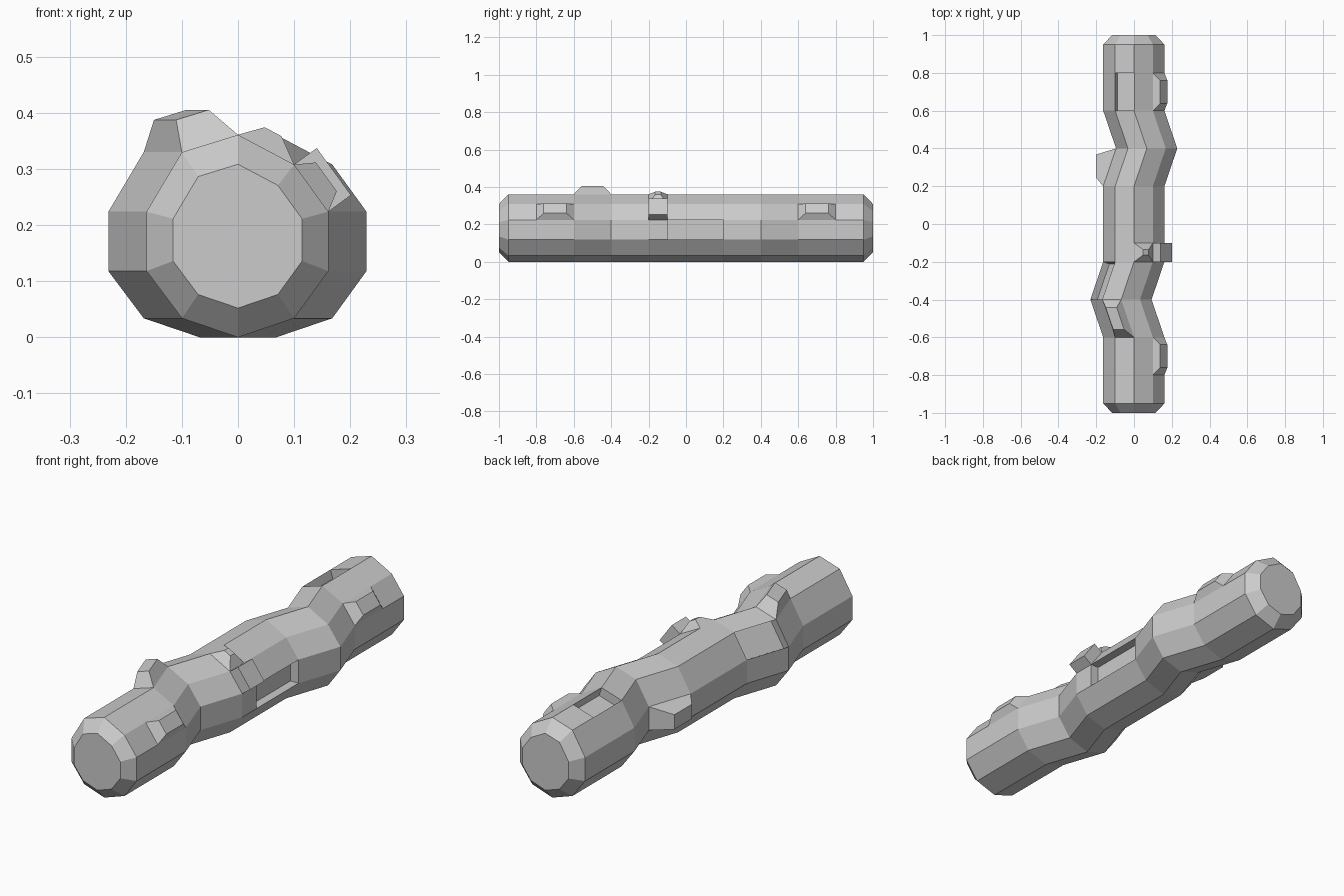
import bpy, bmesh
from mathutils import Vector

if "Cube" in bpy.data.objects:
    bpy.data.objects.remove(bpy.data.objects["Cube"])

# Ten-sided cross-section (x, z), clockwise from the top
PROFILE = [(0, .361), (.1, .308), (.161, .224), (.161, .118), (.1, .034),
           (0, 0), (-.1, .034), (-.163, .118), (-.163, .224), (-.1, .33)]
# Stations along the log: y, sideways offset, scale
STATIONS = [(-1, 0, .71), (-.95, 0, 1), (-.8, 0, 1), (-.6, 0, 1), (-.4, -.068, 1),
            (-.2, 0, 1), (-.1, 0, 1), (.2, 0, 1), (.4, .068, 1), (.6, 0, 1),
            (.8, 0, 1), (.95, 0, 1), (1, 0, .71)]
N = len(PROFILE)

bm = bmesh.new()
rings = [[bm.verts.new((x * s + dx, y, .18 + (z - .18) * s)) for x, z in PROFILE]
         for y, dx, s in STATIONS]

# Bark panels, looked up by start station and side
panel = {}
for (y, _, _), a, b in zip(STATIONS, rings, rings[1:]):
    for i in range(N):
        j = (i + 1) % N
        panel[y, i] = bm.faces.new((a[i], a[j], b[j], b[i]))
bm.faces.new(rings[0])
bm.faces.new(rings[-1][::-1])
bmesh.ops.recalc_face_normals(bm, faces=bm.faces[:])


def extrude(y, side, scale=1.0, depth=0.0, shift=None):
    """Push one panel out (or in) along its normal or a given shift."""
    face = panel[y, side]
    move = Vector(shift) if shift else face.normal * depth
    new = bmesh.ops.extrude_discrete_faces(bm, faces=[face])["faces"][0]
    c = new.calc_center_median()
    for v in new.verts:
        v.co = c + (v.co - c) * scale + move
    return new


bm.normal_update()
# Broken branch stub on top
extrude(-.6, 9, .58, shift=(-.017, 0, .051))
# Stub on the left, cut flat
for v in extrude(.2, 7, .62, shift=(-.07, .006, 0)).verts:
    v.co.x = -.2
# Tapered knots on the upper right
for y in (-.8, .6):
    extrude(y, 1, .61, shift=(.027, 0, .02))
# Square knob and the small knot beside it
extrude(-.2, 1, depth=.05)
extrude(-.2, 0, .3, shift=(.0125, 0, .032))
# Missing bark: sunken panels
for y, side in ((-.1, 2), (.6, 9), (-.4, 8)):
    extrude(y, side, depth=-.04)

mesh = bpy.data.meshes.new("log")
bm.to_mesh(mesh)
bm.free()
bpy.context.collection.objects.link(bpy.data.objects.new("log", mesh))
